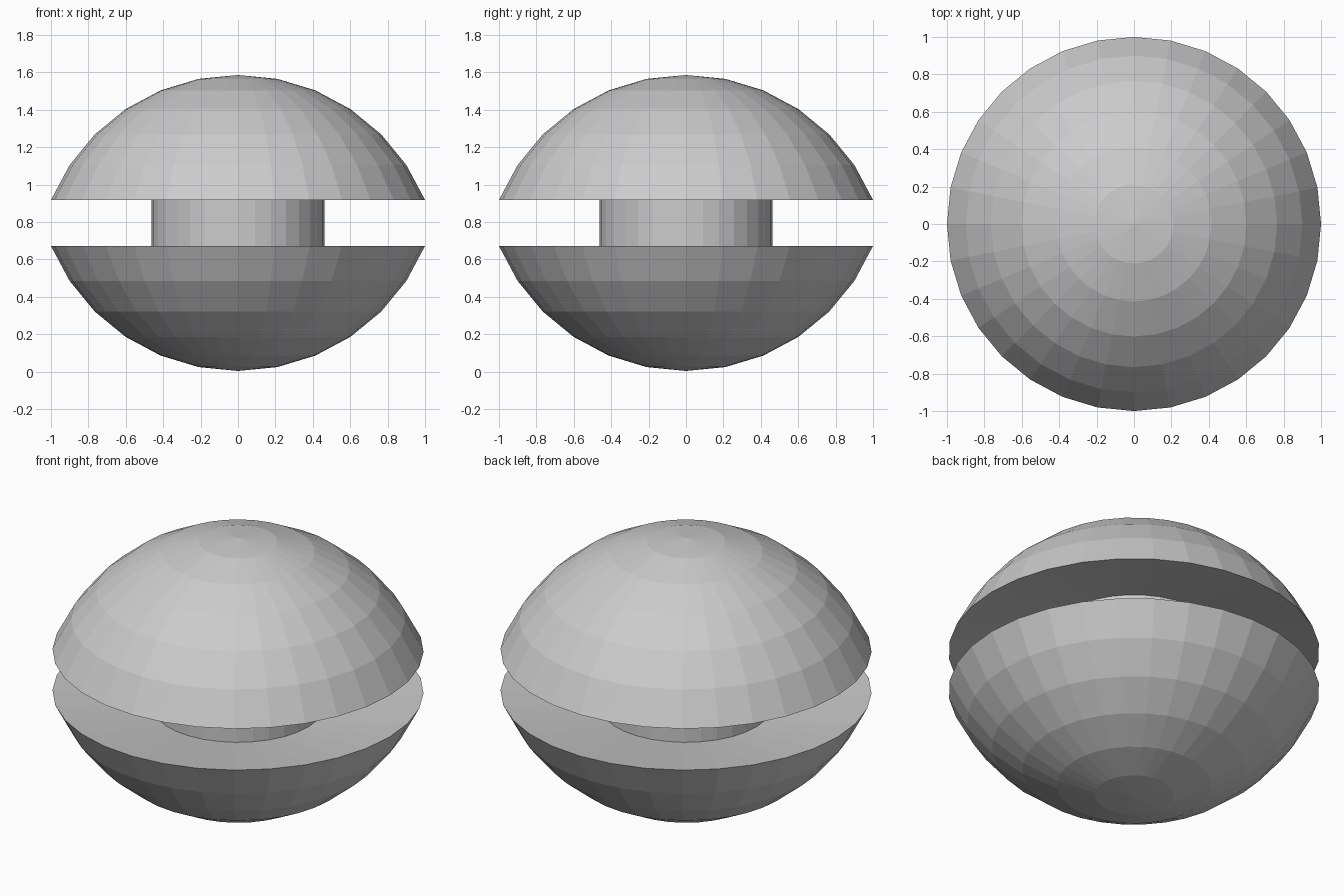
import bpy, bmesh, math

if "Cube" in bpy.data.objects:
    bpy.data.objects.remove(bpy.data.objects["Cube"])

SIDES = 32
MID = 0.795          # height of the symmetry plane
GAP = 0.123          # rim distance from the symmetry plane
HUB = 0.463          # axle radius
DISH = 0.085         # depth of the dished inner face at the axle
STEP = math.radians(11.25)
R = 1 / math.sin(6 * STEP)   # sphere the domes are cut from


def lathe(name, profile):
    """Spin a list of (radius, z) points around the z axis."""
    bm = bmesh.new()
    rings = []
    for r, z in profile:
        if r < 1e-6:
            rings.append([bm.verts.new((0, 0, z))] * SIDES)
        else:
            rings.append([bm.verts.new((r * math.cos(math.tau * i / SIDES),
                                        r * math.sin(math.tau * i / SIDES), z))
                          for i in range(SIDES)])
    for a, b in zip(rings, rings[1:]):
        for i in range(SIDES):
            j = (i + 1) % SIDES
            bm.faces.new(dict.fromkeys((a[i], a[j], b[j], b[i])))
    bmesh.ops.recalc_face_normals(bm, faces=bm.faces)
    mesh = bpy.data.meshes.new(name)
    bm.to_mesh(mesh)
    bm.free()
    obj = bpy.data.objects.new(name, mesh)
    bpy.context.collection.objects.link(obj)
    return obj


# Domed halves: pole to rim, then the dished inner face down to the axle
dome = [(R * math.sin(k * STEP), GAP + R * (math.cos(k * STEP) - math.cos(6 * STEP)))
        for k in range(7)]
dome.append((HUB, GAP - 0 + DISH))
for name, side in (("upper_half", 1), ("lower_half", -1)):
    lathe(name, [(r, MID + side * z) for r, z in dome])

# Axle joining the two halves
end = GAP + DISH
lathe("axle", [(HUB, MID - end), (HUB, MID + end)])
